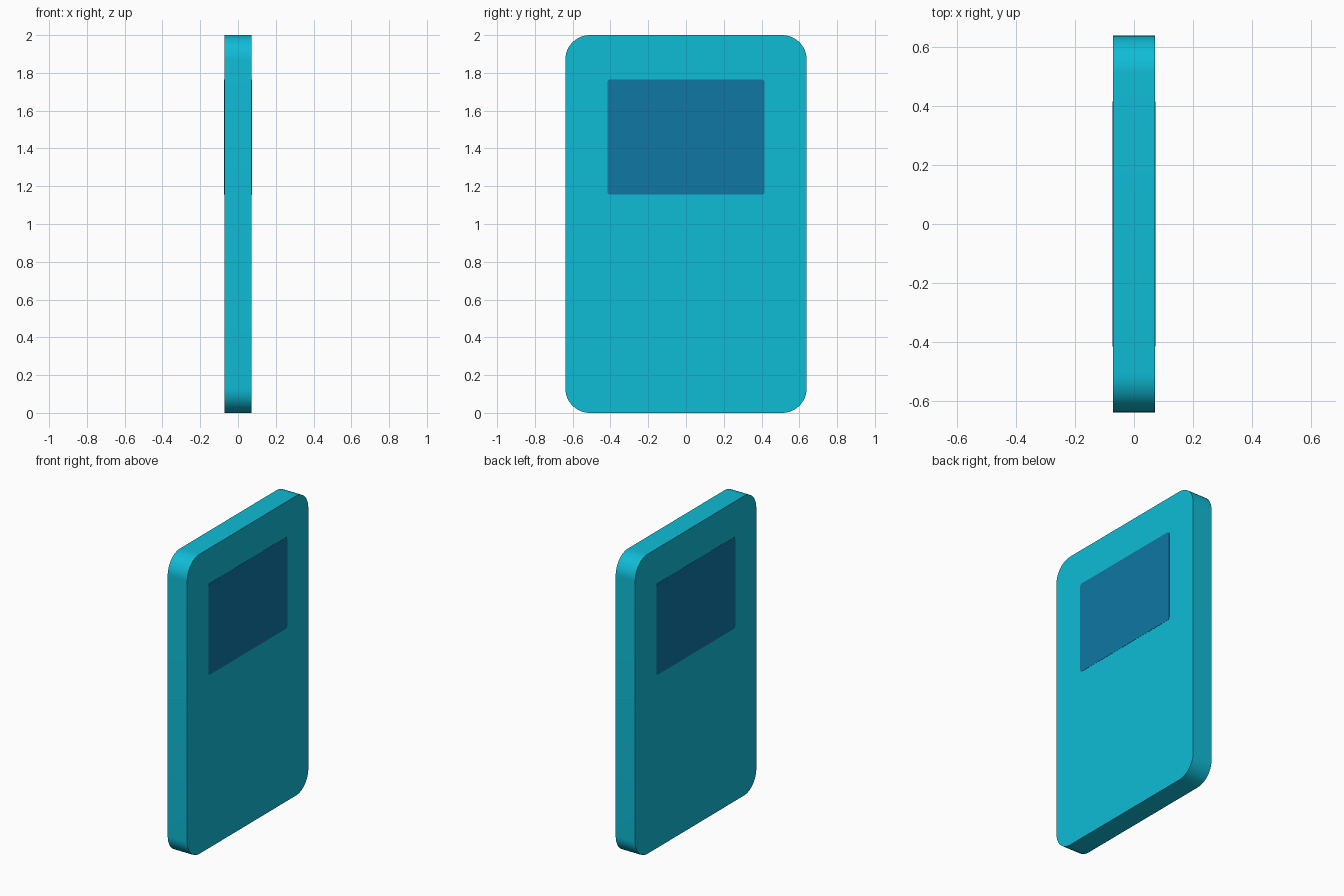
import bpy, bmesh, math

if "Cube" in bpy.data.objects:
    bpy.data.objects.remove(bpy.data.objects["Cube"])


def srgb(r, g, b):
    f = lambda c: c / 12.92 if c <= 0.04045 else ((c + 0.055) / 1.055) ** 2.4
    return (f(r / 255), f(g / 255), f(b / 255), 1.0)


def material(name, colour):
    m = bpy.data.materials.new(name)
    m.diffuse_color = colour
    m.use_nodes = True
    m.node_tree.nodes["Principled BSDF"].inputs["Base Color"].default_value = m.diffuse_color
    return m


def rounded_slab(name, half_x, half_y, z0, z1, radius, steps, mat):
    """Rounded rectangle in the YZ plane, extruded along X."""
    zc, half_z = (z0 + z1) / 2, (z1 - z0) / 2
    bm = bmesh.new()
    verts = []
    for q, (sy, sz) in enumerate([(1, 1), (-1, 1), (-1, -1), (1, -1)]):
        for i in range(steps + 1):
            a = math.pi / 2 * (q + i / steps)
            verts.append(bm.verts.new((-half_x,
                                       sy * (half_y - radius) + radius * math.cos(a),
                                       zc + sz * (half_z - radius) + radius * math.sin(a))))
    face = bm.faces.new(verts)
    ext = bmesh.ops.extrude_face_region(bm, geom=[face], use_keep_orig=True)
    moved = [v for v in ext["geom"] if isinstance(v, bmesh.types.BMVert)]
    bmesh.ops.translate(bm, verts=moved, vec=(2 * half_x, 0, 0))
    bmesh.ops.recalc_face_normals(bm, faces=bm.faces)
    mesh = bpy.data.meshes.new(name)
    bm.to_mesh(mesh)
    bm.free()
    mesh.materials.append(mat)
    ob = bpy.data.objects.new(name, mesh)
    bpy.context.collection.objects.link(ob)
    bpy.ops.object.select_all(action='DESELECT')
    ob.select_set(True)
    bpy.context.view_layer.objects.active = ob
    bpy.ops.object.shade_smooth_by_angle(angle=math.radians(30))
    return ob


cyan = material("cyan_panel", srgb(15, 188, 214))
blue = material("blue_window", srgb(14, 119, 163))

# Main upright panel with rounded corners
rounded_slab("panel", 0.072, 0.639, 0.0, 2.0, 0.13, 12, cyan)
# Window pane running through the panel, flush on both sides
rounded_slab("window_pane", 0.0732, 0.416, 1.155, 1.765, 0.015, 4, blue)
